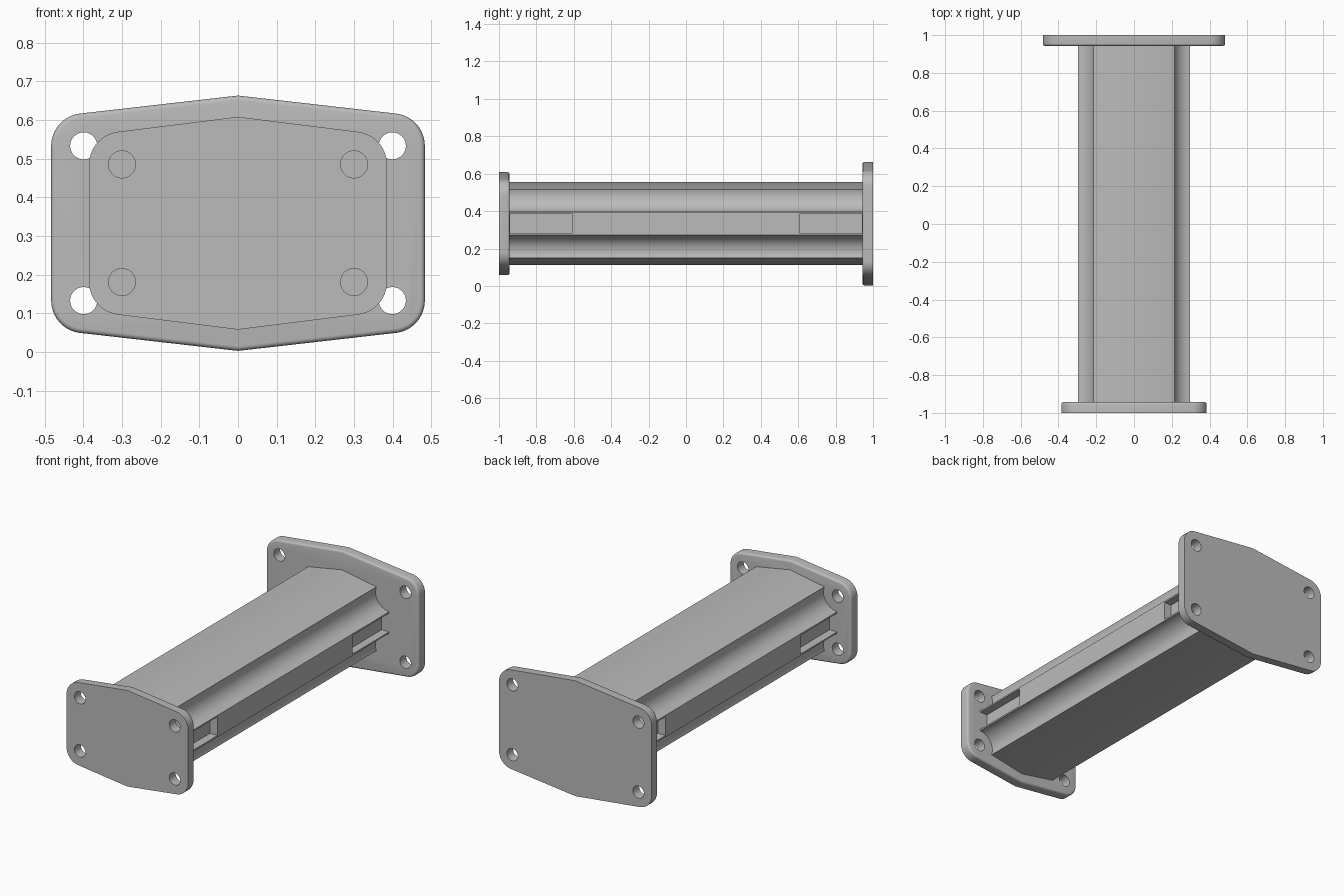
import bpy, bmesh, math

cube = bpy.data.objects.get("Cube")
if cube:
    bpy.data.objects.remove(cube, do_unlink=True)

MID = 0.333  # height of the long axis

grey = bpy.data.materials.new("plain grey")
grey.use_nodes = True
grey.diffuse_color = (0.5, 0.5, 0.5, 1)
grey.node_tree.nodes["Principled BSDF"].inputs["Base Color"].default_value = (0.5, 0.5, 0.5, 1)


def arc(cx, cz, r, a0, a1, n):
    angles = [math.radians(a0 + (a1 - a0) * i / n) for i in range(n + 1)]
    return [(cx + r * math.cos(a), cz + r * math.sin(a)) for a in angles]


def full_outline(quarter):
    """Mirror a quarter outline (from the peak to the side) into a closed loop."""
    half = quarter + [(x, -z) for x, z in reversed(quarter)]
    return half + [(-x, z) for x, z in reversed(half[1:-1])]


def prism(name, outline, y0, y1, round_y=None, fillet=0.012):
    """Extrude an x-z outline along y, with one end edge optionally rounded."""
    bm = bmesh.new()
    ends = [[bm.verts.new((x, y, MID + z)) for x, z in outline] for y in (y0, y1)]
    bm.faces.new(ends[0])
    bm.faces.new(ends[1])
    for i in range(len(outline)):
        j = (i + 1) % len(outline)
        bm.faces.new((ends[0][i], ends[0][j], ends[1][j], ends[1][i]))
    bmesh.ops.recalc_face_normals(bm, faces=bm.faces)
    if round_y is not None:
        rim = [e for e in bm.edges if all(abs(v.co.y - round_y) < 1e-5 for v in e.verts)]
        bmesh.ops.bevel(bm, geom=rim, offset=fillet, segments=4, profile=0.5, affect='EDGES')
    mesh = bpy.data.meshes.new(name)
    bm.to_mesh(mesh)
    bm.free()
    mesh.materials.append(grey)
    obj = bpy.data.objects.new(name, mesh)
    bpy.context.collection.objects.link(obj)
    return obj


def cut(obj, cutter):
    bpy.context.view_layer.objects.active = obj
    mod = obj.modifiers.new("cut", 'BOOLEAN')
    mod.operation = 'DIFFERENCE'
    mod.solver = 'EXACT'
    mod.object = cutter
    bpy.ops.object.modifier_apply(modifier=mod.name)
    bpy.data.objects.remove(cutter, do_unlink=True)


def smooth(obj):
    bpy.ops.object.select_all(action='DESELECT')
    obj.select_set(True)
    bpy.context.view_layer.objects.active = obj
    bpy.ops.object.shade_smooth_by_angle(angle=math.radians(25))


def flange(name, cx, cz, r, peak, y0, y1, inner_y, hole):
    """Six-sided plate with rounded corners and four bolt holes."""
    plate = prism(name, full_outline([(0, peak)] + arc(cx, cz, r, 83, 0, 10)), y0, y1, inner_y)
    for sx in (-1, 1):
        for sz in (-1, 1):
            ring = arc(sx * cx, sz * cz, hole, 0, 360, 32)[:-1]
            cut(plate, prism("hole_cutter", ring, y0 - 0.05, y1 + 0.05))
    smooth(plate)


# End plates
flange("front_plate", 0.3, 0.152, 0.085, 0.275, -1, -0.943, -0.943, 0.035)
flange("back_plate", 0.399, 0.2, 0.084, 0.33, 0.943, 1, 0.943, 0.035)

# Beam with concave channels along its four corners
quarter = [(0, 0.222)] + arc(0.3, 0.152, 0.09, 160, 268, 14)
beam = prism("beam", full_outline(quarter), -0.945, 0.945)

# Shallow side slots at both ends of the beam
for sx in (-1, 1):
    for y0, y1 in ((-0.942, -0.61), (0.61, 0.942)):
        slot = [(sx * x, z) for x, z in ((0.25, -0.053), (0.4, -0.053), (0.4, 0.053), (0.25, 0.053))]
        cut(beam, prism("slot_cutter", slot, y0, y1))
smooth(beam)
